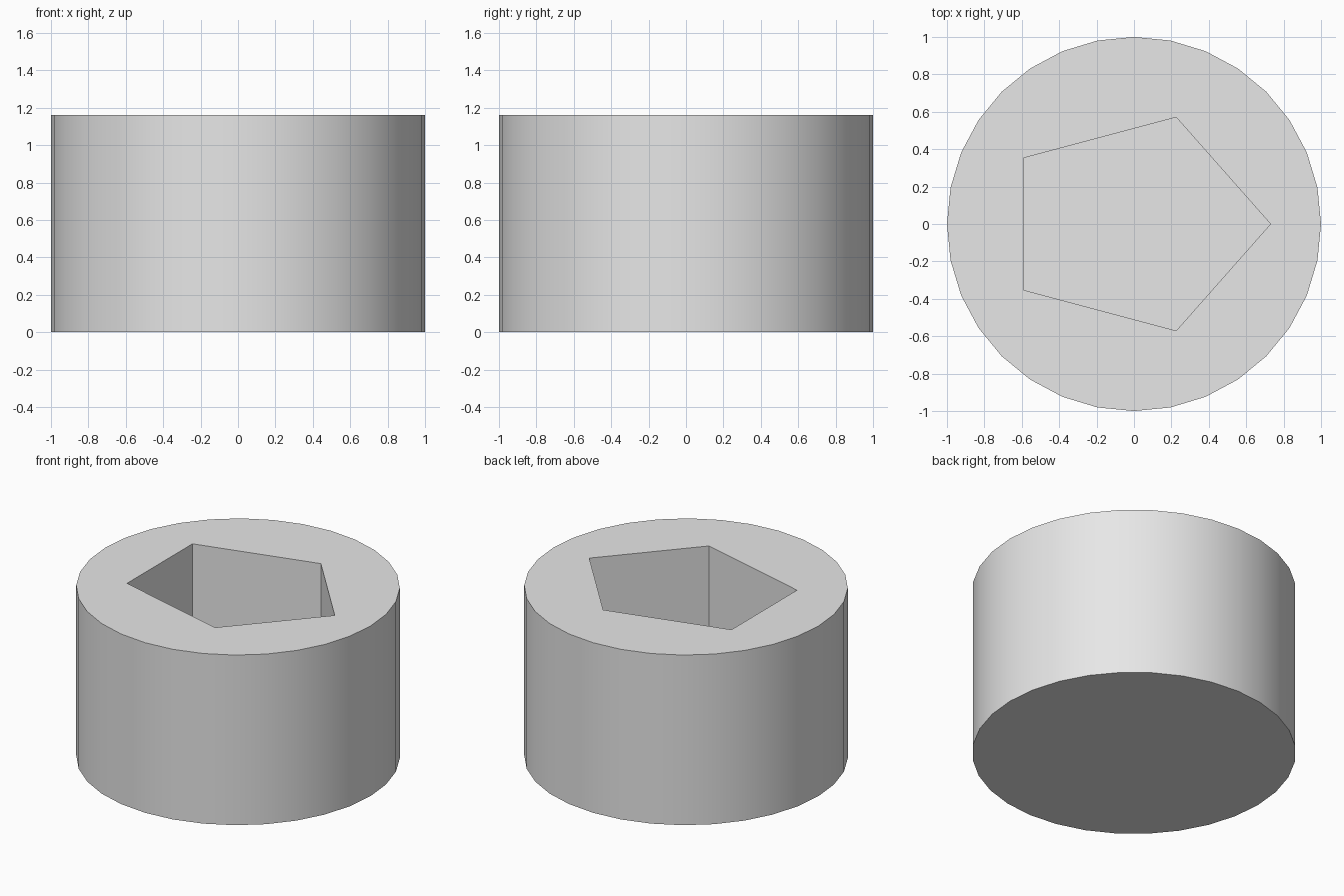
import bpy
import bmesh
import math

cube = bpy.data.objects.get("Cube")
if cube:
    bpy.data.objects.remove(cube, do_unlink=True)

HEIGHT = 1.16
FLOOR = 0.27          # thickness left under the recess

grey = bpy.data.materials.new("light grey")
grey.use_nodes = True
grey.diffuse_color = (0.8, 0.8, 0.8, 1)
grey.node_tree.nodes["Principled BSDF"].inputs["Base Color"].default_value = (0.8, 0.8, 0.8, 1)


def ring(bm, sides, rx, ry, z):
    """Closed loop of vertices, starting on +x."""
    angles = [2 * math.pi * i / sides for i in range(sides)]
    return [bm.verts.new((rx * math.cos(a), ry * math.sin(a), z)) for a in angles]


def edge_loop(bm, verts):
    return [bm.edges.new((v, verts[(i + 1) % len(verts)])) for i, v in enumerate(verts)]


def walls(bm, low, high):
    n = len(low)
    for i in range(n):
        j = (i + 1) % n
        bm.faces.new((low[i], low[j], high[j], high[i]))


bm = bmesh.new()

# Round outer wall and base
base = ring(bm, 32, 1, 1, 0)
rim = ring(bm, 32, 1, 1, HEIGHT)
walls(bm, base, rim)
bm.faces.new(base[::-1])

# Five-sided recess, slightly flattened in y
floor = ring(bm, 5, 0.73, 0.6, FLOOR)
mouth = ring(bm, 5, 0.73, 0.6, HEIGHT)
walls(bm, floor[::-1], mouth[::-1])
bm.faces.new(floor)

# Flat top between the rim and the recess mouth
rim_edges = [bm.edges.get((v, rim[(i + 1) % 32])) for i, v in enumerate(rim)]
mouth_edges = [bm.edges.get((v, mouth[(i + 1) % 5])) for i, v in enumerate(mouth)]
bmesh.ops.triangle_fill(bm, use_beauty=True, use_dissolve=False,
                        edges=rim_edges + mouth_edges, normal=(0, 0, 1))
bmesh.ops.recalc_face_normals(bm, faces=bm.faces)

mesh = bpy.data.meshes.new("recessed_cylinder")
bm.to_mesh(mesh)
bm.free()
mesh.materials.append(grey)

body = bpy.data.objects.new("recessed_cylinder", mesh)
bpy.context.collection.objects.link(body)
bpy.ops.object.select_all(action="DESELECT")
body.select_set(True)
bpy.context.view_layer.objects.active = body
bpy.ops.object.shade_smooth_by_angle(angle=math.radians(30))
